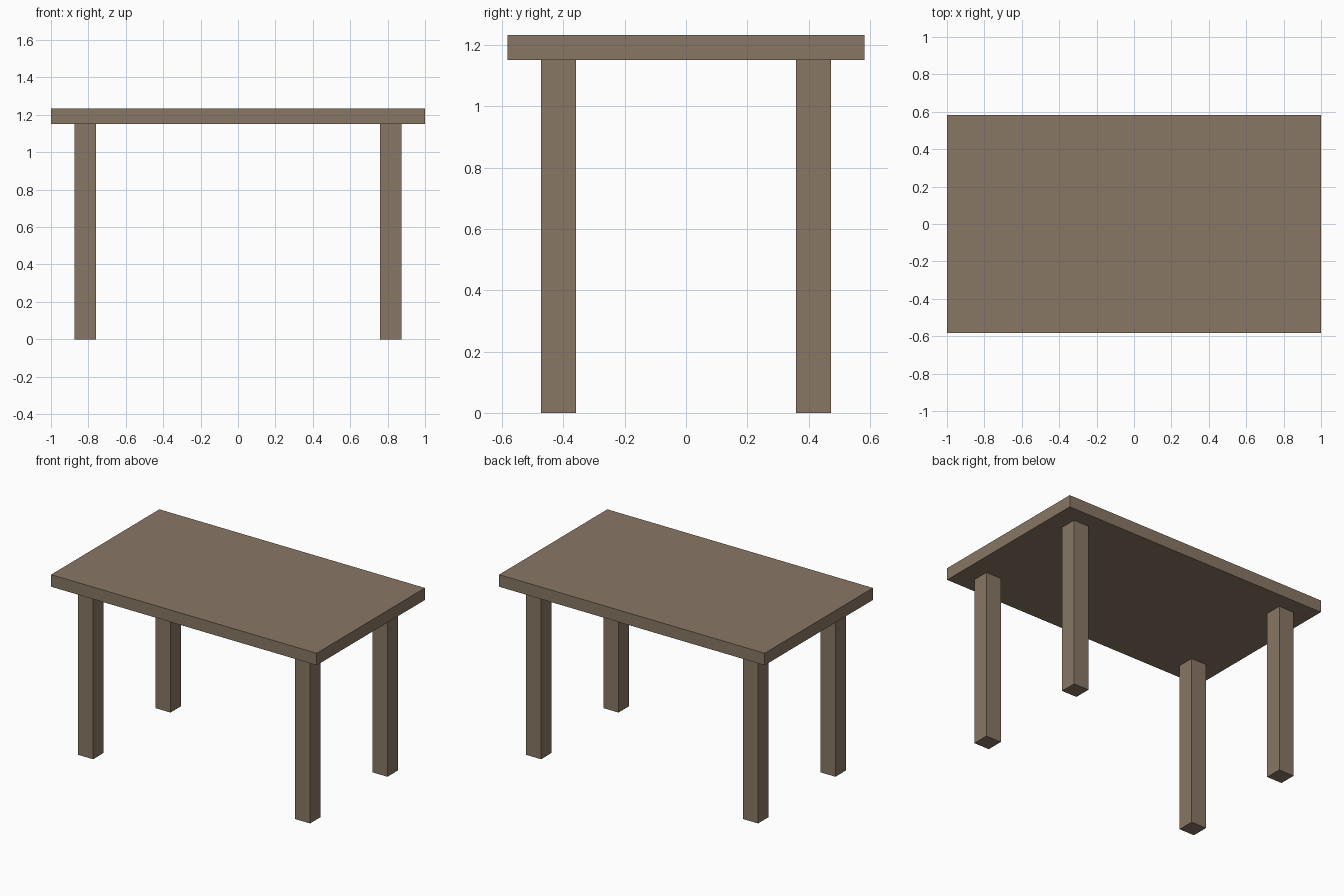
import bpy

if "Cube" in bpy.data.objects:
    bpy.data.objects.remove(bpy.data.objects["Cube"])

wood = bpy.data.materials.new("brown_wood")
wood.diffuse_color = (0.25, 0.185, 0.13, 1)
wood.use_nodes = True
wood.node_tree.nodes["Principled BSDF"].inputs["Base Color"].default_value = wood.diffuse_color

TOP_Z, UNDER_Z = 1.234, 1.152
LEG_W, LEG_X, LEG_Y = 0.114, 0.817, 0.416


def box(name, size, centre):
    bpy.ops.mesh.primitive_cube_add(size=1, location=centre)
    ob = bpy.context.object
    ob.name = name
    ob.scale = size
    bpy.ops.object.transform_apply(location=False, rotation=False, scale=True)
    ob.data.materials.append(wood)
    return ob


# Table top slab
box("table_top", (2, 1.164, TOP_Z - UNDER_Z), (0, 0, (TOP_Z + UNDER_Z) / 2))

# Four square legs, from the floor to the underside of the slab
for side, sx in (("left", -1), ("right", 1)):
    for end, sy in (("front", -1), ("back", 1)):
        box(f"{end}_{side}_leg", (LEG_W, LEG_W, UNDER_Z),
            (sx * LEG_X, sy * LEG_Y, UNDER_Z / 2))
